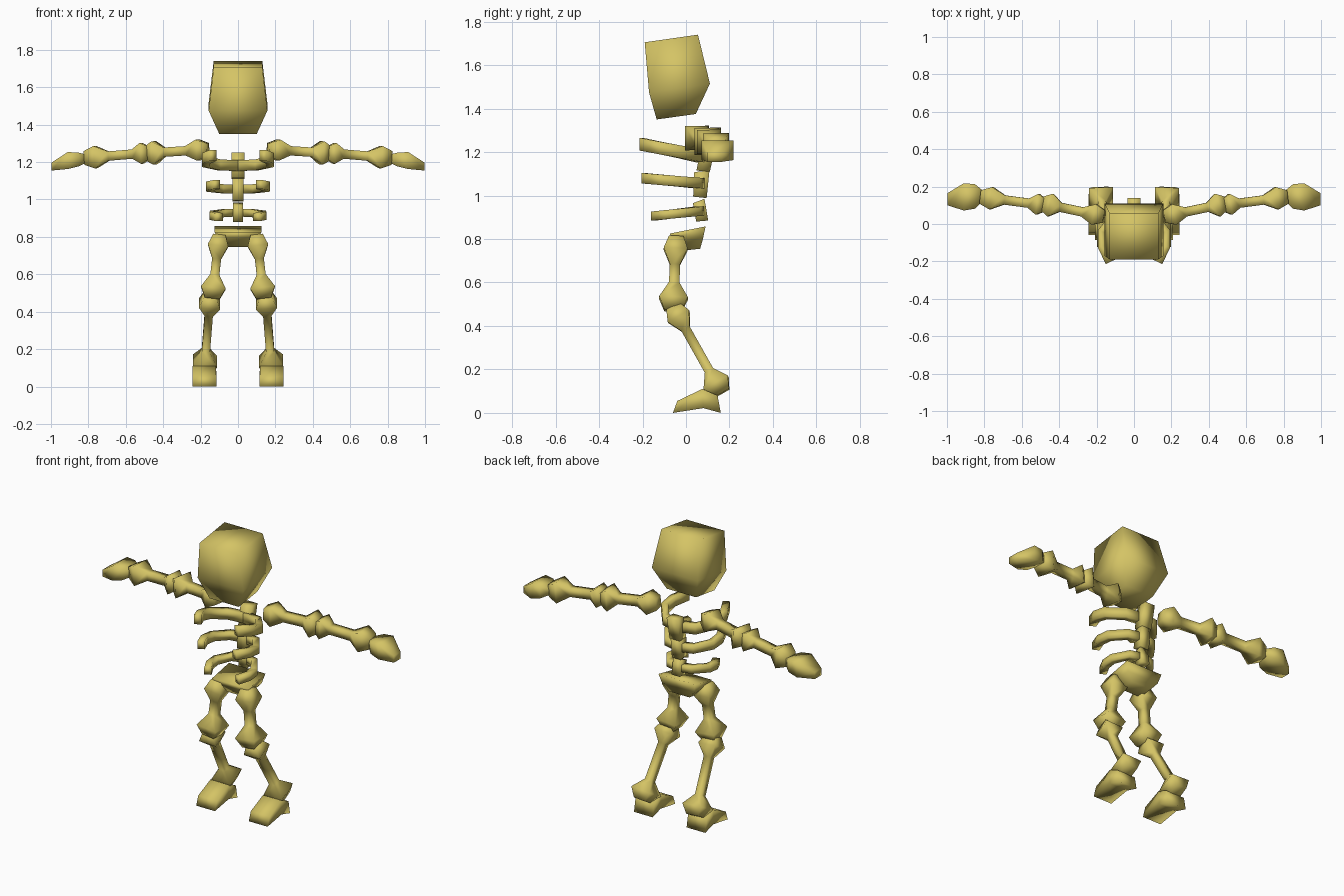
import bpy, bmesh
from mathutils import Vector

if "Cube" in bpy.data.objects:
    bpy.data.objects.remove(bpy.data.objects["Cube"])

bone_mat = bpy.data.materials.new("old_bone_yellow")
bone_mat.diffuse_color = (0.66, 0.55, 0.13, 1)
bone_mat.use_nodes = True
bone_mat.node_tree.nodes["Principled BSDF"].inputs["Base Color"].default_value = bone_mat.diffuse_color


def loft(name, rings, mirror=False):
    """Skin a list of four-point rings and cap both ends."""
    bm = bmesh.new()
    vs = [[bm.verts.new(p) for p in r] for r in rings]
    for a, b in zip(vs, vs[1:]):
        for i in range(4):
            j = (i + 1) % 4
            bm.faces.new((a[i], a[j], b[j], b[i]))
    bm.faces.new(vs[0])
    bm.faces.new(vs[-1])
    bmesh.ops.recalc_face_normals(bm, faces=bm.faces)
    for f in bm.faces:
        f.smooth = True
    me = bpy.data.meshes.new(name)
    bm.to_mesh(me)
    bm.free()
    me.materials.append(bone_mat)
    ob = bpy.data.objects.new(name, me)
    bpy.context.collection.objects.link(ob)
    if mirror:
        ob.modifiers.new("mirror", 'MIRROR').use_mirror_merge = False
    return ob


def block(name, rings, cx=0, mirror=False):
    """Rings given as (y, z of one edge, y, z of other edge, half width)."""
    loft(name, [[(cx - w, y0, z0), (cx + w, y0, z0), (cx + w, y1, z1), (cx - w, y1, z1)]
                for y0, z0, y1, z1, w in rings], mirror)


def limb(name, p, q, side, r1, r2, shaft, k1=0.11, k2=0.11):
    """Four-sided long bone with a knob on each end."""
    p, q = Vector(p), Vector(q)
    d = q - p
    length = d.length
    d.normalize()
    v = d.cross(Vector(side)).normalized()
    u = v.cross(d)
    stations = [(0, r1 * .6), (k1 * .45, r1), (k1, shaft),
                (length - k2, shaft), (length - k2 * .45, r2), (length, r2 * .6)]
    rings = []
    for t, r in stations:
        c = p + d * t
        rings.append([c + (u * a + v * b) * r for a, b in ((-1, -1), (1, -1), (1, 1), (-1, 1))])
    loft(name, rings, True)


# skull and pelvis
block("skull", [(-.135, 1.35, .045, 1.375, .10),
                (-.17, 1.475, .11, 1.515, .157),
                (-.19, 1.705, .055, 1.74, .13)])
block("pelvis", [(-.03, .745, .065, .755, .07),
                 (-.065, .795, .078, .80, .108),
                 (-.075, .825, .09, .858, .125)])

# spine segments
block("lower_vertebra", [(.047, .88, .102, .885, .028), (.032, .965, .085, .985, .028)])
block("middle_vertebra", [(.033, .995, .095, .988, .03), (.038, 1.108, .108, 1.115, .03)])
block("upper_vertebra", [(.048, 1.115, .11, 1.11, .035), (.075, 1.25, .14, 1.25, .035)])

# curved ribs, each pair tilted by a height slope along y
outline = [(0, .07), (.10, .05), (.17, -.04), (.17, -.12), (.13, -.205)]
normals = [(0, 1), (.45, .9), (.95, .3), (.97, -.2), (.9, -.43)]
for name, base, slope, h, sx, sy in (("upper_rib", 1.195, -.2, .029, 1.02, 1.0),
                                     ("middle_rib", 1.062, -.09, .024, .88, .96),
                                     ("lower_rib", .922, .11, .021, .77, .74)):
    rings = []
    for (x, y), (nx, ny) in zip(outline, normals):
        x *= sx
        y *= sy if y < 0 else 1
        z = base + slope * y
        a, b = (x - nx * .021, y - ny * .021), (x + nx * .021, y + ny * .021)
        rings.append([(*a, z - h), (*b, z - h), (*b, z + h), (*a, z + h)])
    loft(name, rings, True)

# arms
Y, X = (0, 1, 0), (1, 0, 0)
limb("upper_arm", (.16, .04, 1.268), (.49, .11, 1.247), Y, .056, .062, .025, .12, .10)
limb("forearm", (.475, .10, 1.25), (.82, .145, 1.222), Y, .056, .06, .025, .09, .13)

# hands
loft("hand", [[(x, y0, z0), (x, y1, z0), (x, y1, z1), (x, y0, z1)] for x, y0, y1, z0, z1 in
              ((.81, .12, .18, 1.197, 1.24), (.85, .082, .213, 1.178, 1.25),
               (.91, .072, .218, 1.163, 1.254), (.997, .10, .165, 1.155, 1.197))], True)

# legs
limb("thigh", (.10, -.045, .812), (.138, -.06, .47), X, .055, .066, .024, .13, .13)
limb("shin", (.148, -.06, .49), (.18, .165, .09), X, .056, .064, .022, .12, .12)

# feet, lofted from toe to heel
block("foot", [(-.06, 0, -.04, .055, .064), (.08, .022, .075, .11, .062),
               (.16, 0, .145, .08, .064)], .18, True)
